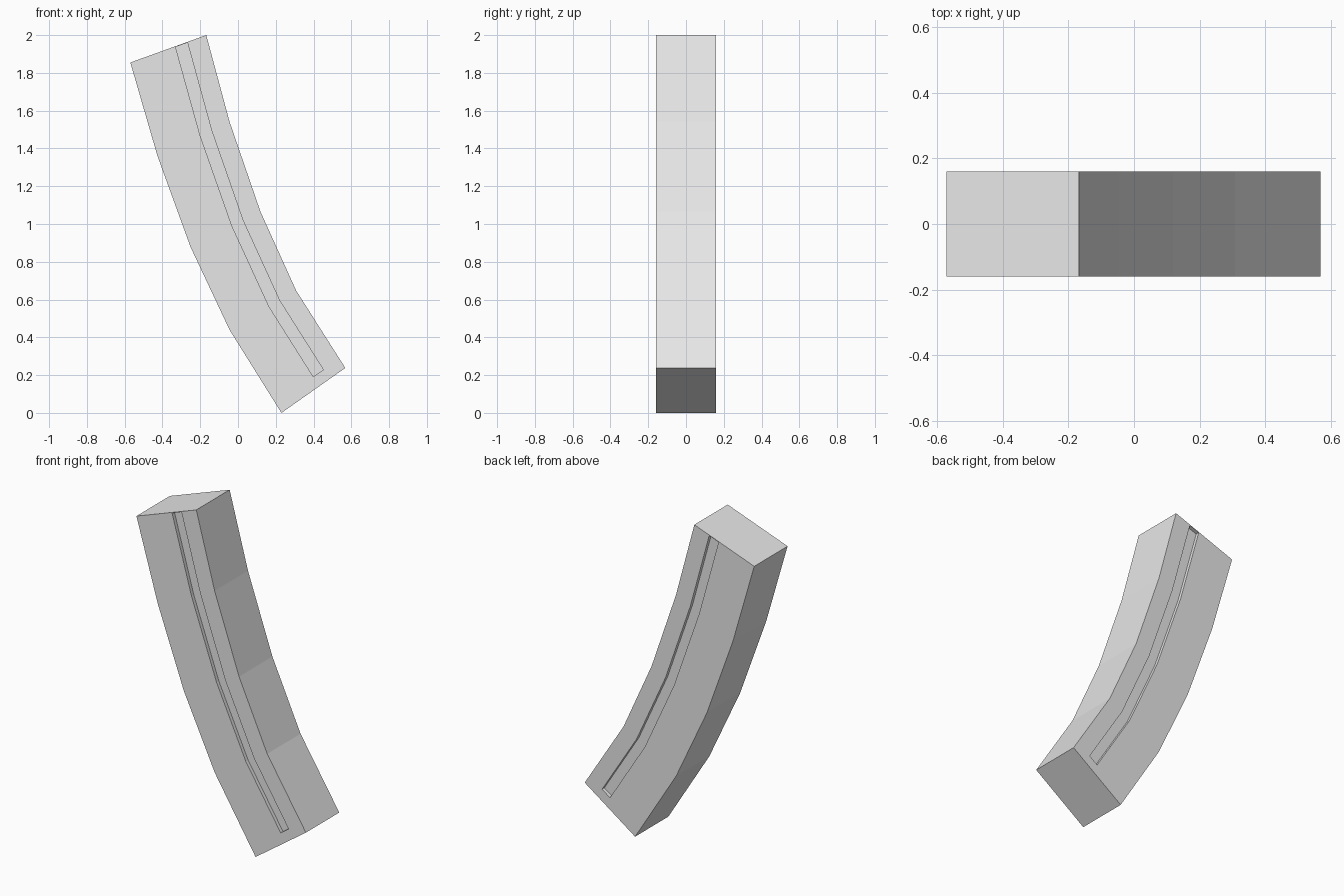
import bpy
import bmesh
from mathutils import Vector

cube = bpy.data.objects.get("Cube")
if cube:
    bpy.data.objects.remove(cube, do_unlink=True)

HALF = 0.16          # half thickness
DEPTH = 0.022        # groove depth
ACROSS = (0, 0.593, 0.75, 1)   # groove edges as fractions of the width

# Outer and inner edges of the curved body, from top to bottom (x, z)
outer = [(-0.57, 1.855), (-0.427, 1.362), (-0.252, 0.88), (-0.045, 0.44), (0.23, 0)]
inner = [(-0.168, 2), (-0.045, 1.542), (0.119, 1.065), (0.308, 0.647), (0.568, 0.238)]


def split_end(edge):
    """Add a cross cut just under the top and one at the groove's foot."""
    p = [Vector(v) for v in edge]
    p.insert(1, p[0].lerp(p[1], 0.008))
    p.insert(-1, p[-2].lerp(p[-1], 0.88))
    return p


rows = [[a.lerp(b, t) for t in ACROSS] for a, b in zip(split_end(outer), split_end(inner))]

# Side profile as a strip of faces, extruded to full thickness
bm = bmesh.new()
grid = [[bm.verts.new((p.x, -HALF, p.y)) for p in row] for row in rows]
for r in range(len(grid) - 1):
    for c in range(len(ACROSS) - 1):
        bm.faces.new((grid[r][c], grid[r + 1][c], grid[r + 1][c + 1], grid[r][c + 1]))
front = list(bm.faces)
grown = bmesh.ops.extrude_face_region(bm, geom=front, use_keep_orig=True)["geom"]
back = [f for f in grown if isinstance(f, bmesh.types.BMFace)]
bmesh.ops.translate(bm, vec=(0, 2 * HALF, 0),
                    verts=[v for v in grown if isinstance(v, bmesh.types.BMVert)])
bmesh.ops.recalc_face_normals(bm, faces=bm.faces)

# Sunken groove on both flat sides
mid = rows[0][1].lerp(rows[0][2], 0.5)
for sign in (-1, 1):
    strip = []
    for r in range(1, len(rows) - 2):
        centre = sum((rows[i][c] for i in (r, r + 1) for c in (1, 2)), Vector((0, 0))) / 4
        target = Vector((centre.x, sign * HALF, centre.y))
        strip.append(min(bm.faces, key=lambda f: (f.calc_center_median() - target).length))
    sunk = bmesh.ops.extrude_face_region(bm, geom=strip)["geom"]
    bmesh.ops.translate(bm, vec=(0, -sign * DEPTH, 0),
                        verts=[v for v in sunk if isinstance(v, bmesh.types.BMVert)])
    bmesh.ops.delete(bm, geom=[f for f in strip if f.is_valid], context="FACES_ONLY")
bmesh.ops.recalc_face_normals(bm, faces=bm.faces)

mesh = bpy.data.meshes.new("curved_magazine")
bm.to_mesh(mesh)
bm.free()
body = bpy.data.objects.new("curved_magazine", mesh)
bpy.context.collection.objects.link(body)

# Plain grey
grey = bpy.data.materials.new("light_grey")
grey.use_nodes = True
grey.diffuse_color = (0.8, 0.8, 0.8, 1)
grey.node_tree.nodes["Principled BSDF"].inputs["Base Color"].default_value = (0.8, 0.8, 0.8, 1)
mesh.materials.append(grey)
